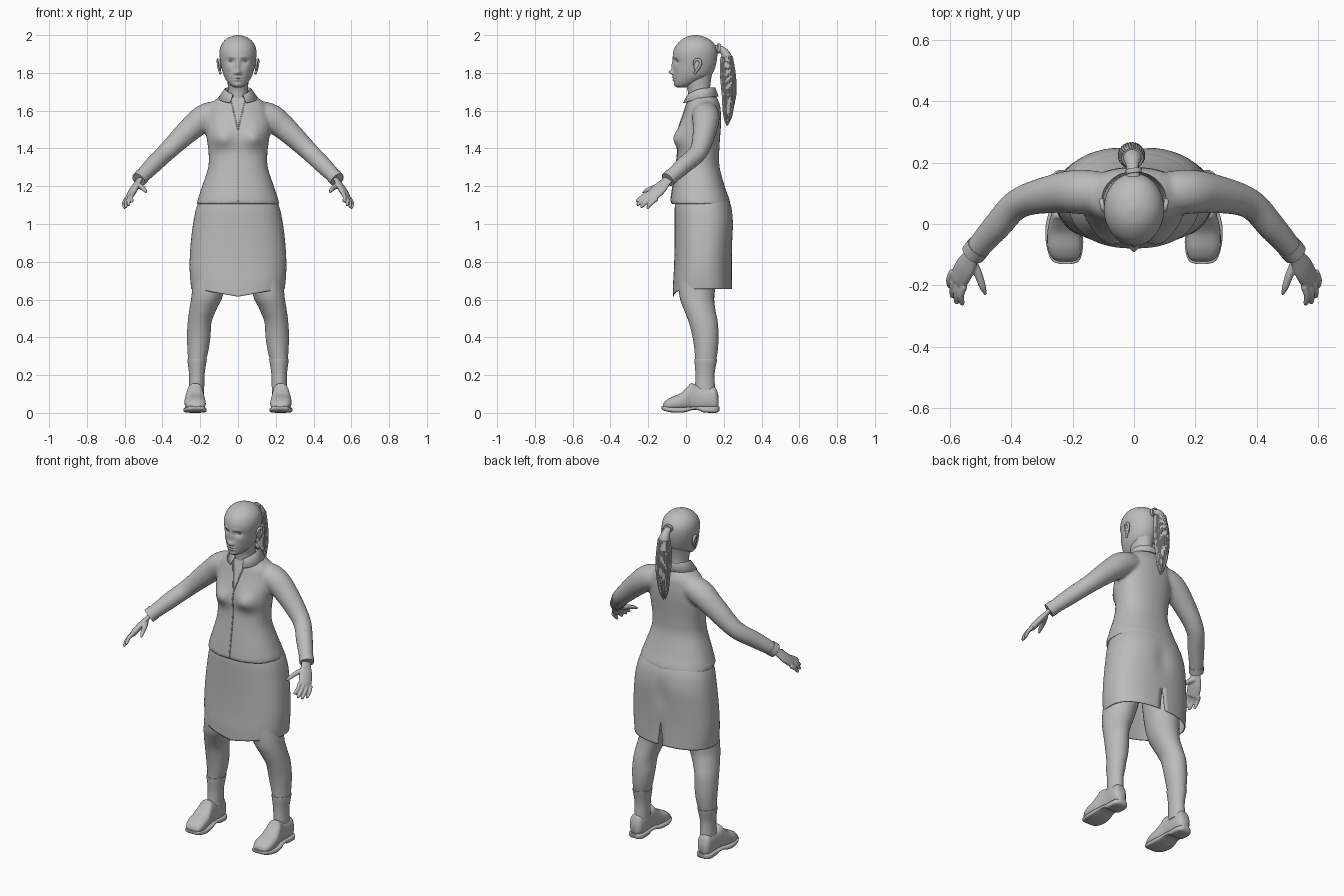
import bpy, bmesh, math, random
from mathutils import Vector

random.seed(4)
cube = bpy.data.objects.get("Cube")
if cube:
    bpy.data.objects.remove(cube, do_unlink=True)

grey = bpy.data.materials.new("plain grey")
grey.use_nodes = True
tone = (0.5, 0.5, 0.5, 1)
grey.diffuse_color = tone
grey.node_tree.nodes["Principled BSDF"].inputs["Base Color"].default_value = tone


def finish(bm, name, mirror=False, remesh=0, smooth=0, thick=0, angle=50):
    bmesh.ops.recalc_face_normals(bm, faces=bm.faces)
    me = bpy.data.meshes.new(name)
    bm.to_mesh(me)
    bm.free()
    ob = bpy.data.objects.new(name, me)
    bpy.context.collection.objects.link(ob)
    me.materials.append(grey)
    bpy.ops.object.select_all(action='DESELECT')
    ob.select_set(True)
    bpy.context.view_layer.objects.active = ob
    if remesh:
        bpy.ops.object.shade_smooth()
        m = ob.modifiers.new("fuse", 'REMESH')
        m.mode, m.voxel_size, m.use_smooth_shade = 'VOXEL', remesh, True
        m = ob.modifiers.new("soften", 'SMOOTH')
        m.iterations, m.factor = smooth, 0.5
    else:
        bpy.ops.object.shade_smooth_by_angle(angle=math.radians(angle))
    if thick:
        m = ob.modifiers.new("thickness", 'SOLIDIFY')
        m.thickness = thick
    if mirror:
        ob.modifiers.new("mirror", 'MIRROR')
    return ob


def spline(rows, steps):
    """Smooth curve through tuples of any length."""
    out = []
    for i in range(len(rows) - 1):
        p = [rows[max(0, min(len(rows) - 1, i + k))] for k in (-1, 0, 1, 2)]
        for s in range(steps):
            t = s / steps
            out.append([b + t / 2 * (c - a + t * (2 * a - 5 * b + 4 * c - d + t * (3 * (b - c) + d - a)))
                        for a, b, c, d in zip(*p)])
    return out + [list(rows[-1])]


def skin(bm, rings):
    loops = [[bm.verts.new(p) for p in r] for r in rings]
    n = len(loops[0])
    for a, b in zip(loops, loops[1:]):
        for i in range(n):
            bm.faces.new((a[i], a[(i + 1) % n], b[(i + 1) % n], b[i]))
    for end in (loops[0], loops[-1]):
        bm.faces.new(end)


def power(v, e):
    return math.copysign(abs(v) ** e, v)


def loft(bm, rows, n=48, steps=5, e=1.0, lengthwise=False):
    """Rows hold station, centre x, low and high extent, half width."""
    rings = []
    for s, cx, lo, hi, hw in spline(rows, steps):
        ring = []
        for i in range(n):
            t = math.tau * i / n
            x = cx + hw * power(math.sin(t), e)
            a = (lo + hi) / 2 + (hi - lo) / 2 * power(math.cos(t), e)
            ring.append((x, s, a) if lengthwise else (x, a, s))
        rings.append(ring)
    skin(bm, rings)


def tube(bm, rows, ref=(0, 1, 0), flat=1.0, n=20, steps=6):
    """Rows hold x, y, z, radius; flat squashes the side away from ref."""
    pts = spline(rows, steps)
    pos = [Vector(p[:3]) for p in pts]
    rings = []
    for i, p in enumerate(pos):
        d = pos[min(i + 1, len(pos) - 1)] - pos[max(i - 1, 0)]
        u = d.cross(Vector(ref)).normalized()
        v = u.cross(d).normalized()
        r = max(pts[i][3], 0.001)
        rings.append([p + r * (flat * u * math.cos(a) + v * math.sin(a))
                      for a in (math.tau * k / n for k in range(n))])
    skin(bm, rings)


def push(bm, bumps, limit):
    """Move front surface along y with soft bumps: x, z, width, height, depth."""
    for v in bm.verts:
        if v.co.y < limit:
            x, z = v.co.x, v.co.z
            v.co.y += sum(d * math.exp(-((abs(x) - bx) / w) ** 2 - ((z - bz) / h) ** 2)
                          for bx, bz, w, h, d in bumps)


# Blouse: torso and sleeves fused together
bm = bmesh.new()
loft(bm, [(1.105, 0, -.08, .235, .218), (1.13, 0, -.08, .23, .213), (1.2, 0, -.07, .205, .19),
          (1.3, 0, -.055, .178, .158), (1.38, 0, -.045, .176, .156), (1.45, 0, -.045, .18, .165),
          (1.52, 0, -.035, .185, .172), (1.58, 0, -.015, .185, .165), (1.63, 0, 0, .18, .15),
          (1.665, 0, .012, .165, .11), (1.695, 0, .02, .15, .07)], e=.88)
push(bm, [(.085, 1.455, .055, .05, -.034)], .05)
for s in (1, -1):
    tube(bm, [(s * .08, .1, 1.59, .065), (s * .17, .105, 1.565, .073), (s * .255, .1, 1.5, .064),
              (s * .375, .068, 1.385, .05), (s * .45, -.01, 1.312, .046), (s * .522, -.092, 1.238, .037)])
blouse = finish(bm, "blouse", remesh=.009, smooth=5)

# Sleeve cuffs
bm = bmesh.new()
tube(bm, [(.507, -.075, 1.254, .041), (.526, -.097, 1.234, .04)], steps=2)
finish(bm, "cuff", mirror=True)

# Placket and open neckline edges, laid on the blouse
bm = bmesh.new()
for x0, z0, x1, z1 in ((.04, 1.665, 0, 1.5), (-.04, 1.665, 0, 1.5), (0, 1.5, 0, 1.12)):
    prev = None
    for i in range(41):
        x, z = x0 + (x1 - x0) * i / 40, z0 + (z1 - z0) * i / 40
        pair = [bm.verts.new((x + o, -.3, z)) for o in (-.003, .003)]
        if prev:
            bm.faces.new((prev[0], prev[1], pair[1], pair[0]))
        prev = pair
placket = finish(bm, "placket")
m = placket.modifiers.new("lay on blouse", 'SHRINKWRAP')
m.target, m.wrap_method, m.use_project_y, m.offset = blouse, 'PROJECT', True, .003
m = placket.modifiers.new("thickness", 'SOLIDIFY')
m.thickness = .004

# Folded collar with two front points
bm = bmesh.new()
prev = None
for i in range(49):
    t = math.radians(-158 + 316 * i / 48)
    f = (1 - math.cos(t)) / 2
    s, c = math.sin(t), math.cos(t)
    row = [bm.verts.new(p) for p in (
        (.062 * s, .08 + .066 * c, 1.705 - .035 * f ** 3),
        (.07 * s, .08 + .076 * c, 1.722 - .04 * f ** 3),
        ((.1 + .012 * f) * s, .08 + (.092 + .012 * f) * c, 1.676 - .036 * f ** 2))]
    if prev:
        for k in (0, 1):
            bm.faces.new((prev[k], prev[k + 1], row[k + 1], row[k]))
    prev = row
finish(bm, "collar", thick=.006)

# Skirt: open shell with a pointed front hem and a slit at the back
bm = bmesh.new()
prev = None
profile = [(1.135, -.055, .225, .2), (1.08, -.06, .243, .222), (1.0, -.06, .252, .238), (.9, -.06, .247, .25),
           (.8, -.063, .243, .256), (.72, -.068, .243, .254), (.655, -.07, .245, .247)]
for z, lo, hi, hw in spline(profile, 5):
    gap = max(0, .79 - z) * .3
    low = max(0, .9 - z) / .245
    row = []
    for i in range(73):
        t = gap + (math.tau - 2 * gap) * i / 72
        x = hw * power(math.sin(t), .85)
        y = (lo + hi) / 2 + (hi - lo) / 2 * power(math.cos(t), .85)
        dip = .04 * max(0, 1 - abs(x) / .22) * low if y < .05 else 0
        cleft = .012 * math.exp(-(x / .04) ** 2 - ((z - .97) / .08) ** 2) if y > .1 else 0
        row.append(bm.verts.new((x, y - cleft, z - dip)))
    if prev:
        for i in range(72):
            bm.faces.new((prev[i], prev[i + 1], row[i + 1], row[i]))
    prev = row
bmesh.ops.remove_doubles(bm, verts=bm.verts, dist=.0005)
finish(bm, "skirt", thick=.005)

# Legs and ankle socks
bm = bmesh.new()
loft(bm, [(.98, .11, -.03, .2, .1), (.75, .14, -.04, .17, .095), (.62, .163, -.035, .15, .083),
          (.55, .185, -.012, .155, .072), (.48, .203, .015, .168, .063), (.4, .208, .035, .172, .062),
          (.33, .212, .045, .168, .055), (.27, .217, .05, .158, .046), (.2, .218, .056, .146, .037),
          (.1, .22, .05, .15, .037)], n=32)
finish(bm, "leg", mirror=True)
bm = bmesh.new()
loft(bm, [(.285, .216, .045, .165, .051), (.27, .217, .045, .163, .05), (.2, .218, .05, .151, .041),
          (.1, .22, .046, .156, .041)], n=32)
finish(bm, "sock", mirror=True)

# Shoes: upper, sole and heel
bm = bmesh.new()
loft(bm, [(-.122, .222, .025, .04, .022), (-.112, .223, .018, .06, .042), (-.08, .226, .015, .082, .055),
          (-.03, .228, .015, .103, .055), (.01, .228, .015, .14, .048), (.028, .227, .015, .157, .044),
          (.07, .225, .015, .142, .042), (.12, .225, .015, .138, .043), (.155, .226, .015, .135, .038),
          (.172, .226, .025, .09, .02)], n=32, e=.8, lengthwise=True)
finish(bm, "shoe", mirror=True, angle=70)
bm = bmesh.new()
loft(bm, [(-.13, .222, .022, .036, .02), (-.118, .223, .012, .036, .046), (-.07, .226, .002, .03, .06),
          (-.01, .229, .003, .03, .06), (.04, .228, .016, .034, .05), (.075, .227, .012, .034, .047),
          (.09, .226, .003, .034, .047), (.14, .226, 0, .034, .047), (.165, .226, .002, .034, .038),
          (.177, .226, .01, .034, .02)], n=32, e=.5, lengthwise=True)
finish(bm, "sole", mirror=True)

# Hands: palm, four fingers and thumb fused together
bm = bmesh.new()
across = Vector((.045, .06, -.035))
tube(bm, [(.516, -.085, 1.245, .028), (.53, -.108, 1.222, .03), (.553, -.145, 1.183, .04),
          (.573, -.183, 1.146, .036), (.576, -.19, 1.14, .02)], ref=across, flat=.45)
for i, tip in enumerate([(.562, -.264, 1.118), (.58, -.26, 1.1), (.594, -.24, 1.088), (.603, -.206, 1.084)]):
    base = Vector((.573, -.178, 1.148)) + across * (i - 1.5) * .27
    tip = Vector(tip)
    mid = base.lerp(tip, .5) + Vector((.006, 0, .004))
    tube(bm, [(*base, .012), (*mid, .0105), (*base.lerp(tip, .93), .0085), (*tip, .004)], ref=across, n=12)
tube(bm, [(.532, -.118, 1.205, .016), (.51, -.16, 1.195, .014), (.494, -.205, 1.18, .011),
          (.484, -.232, 1.166, .004)], ref=(0, 0, 1), n=12)
finish(bm, "hand", mirror=True, remesh=.004, smooth=2)

# Neck
bm = bmesh.new()
loft(bm, [(1.62, 0, .02, .15, .075), (1.67, 0, .012, .14, .058), (1.71, 0, .008, .128, .053),
          (1.76, 0, -.01, .132, .056), (1.8, 0, 0, .14, .06)], n=40)
finish(bm, "neck")

# Head with modelled face
bm = bmesh.new()
loft(bm, [(1.723, 0, -.045, -.005, .018), (1.733, 0, -.058, .035, .038), (1.755, 0, -.064, .085, .058),
          (1.79, 0, -.067, .135, .077), (1.84, 0, -.066, .158, .09), (1.9, 0, -.069, .166, .098),
          (1.94, 0, -.056, .158, .092), (1.97, 0, -.03, .135, .073), (1.99, 0, .002, .1, .044),
          (2.0, 0, .04, .06, .008)], n=128, steps=9)
push(bm, [(0, 1.803, .013, .012, -.022), (.014, 1.798, .007, .008, -.008), (0, 1.835, .01, .03, -.011),
          (.036, 1.862, .019, .012, .014), (.034, 1.884, .022, .007, -.004), (0, 1.776, .022, .005, -.007),
          (0, 1.763, .018, .005, -.007), (0, 1.77, .026, .0025, .004), (0, 1.736, .02, .01, -.004),
          (.05, 1.825, .02, .02, -.004)], 0)
finish(bm, "head", angle=80)


def ball(name, place, size):
    ob_bm = bmesh.new()
    bmesh.ops.create_uvsphere(ob_bm, u_segments=24, v_segments=16, radius=1)
    for v in ob_bm.verts:
        v.co = Vector(place) + Vector(a * b for a, b in zip(v.co, size))
    return finish(ob_bm, name, mirror=True)


# Eyes and ears
ball("eye", (.036, -.036, 1.862), (.015, .013, .008))
bm = bmesh.new()
tube(bm, [(.092, .045, 1.795, .006), (.098, .058, 1.815, .007), (.104, .076, 1.845, .008),
          (.105, .07, 1.868, .008), (.101, .048, 1.866, .007), (.095, .042, 1.84, .005)], ref=(1, 0, 0), n=10)
finish(bm, "ear_rim", mirror=True)
ball("ear", (.096, .058, 1.838), (.008, .017, .032))

# Ponytail: main lock, loose strands and hair tie
bm = bmesh.new()
path = [(0, .14, 1.925, .025), (-.005, .185, 1.925, .02), (-.005, .215, 1.885, .03), (-.008, .222, 1.79, .04),
        (-.008, .228, 1.69, .037), (-.008, .222, 1.6, .022), (-.008, .216, 1.545, .004)]
tube(bm, path, ref=(1, 0, 0), flat=.9, n=24)
for i in range(26):
    a, cut = math.tau * i / 26, random.uniform(-.03, .03)
    tube(bm, [(x + r * .95 * math.cos(a), y + r * .88 * math.sin(a), z + (cut if k > 4 else 0), .007 if k < 6 else .001)
              for k, (x, y, z, r) in enumerate(path) if k > 1], ref=(1, 0, 0), n=6, steps=4)
finish(bm, "ponytail")
bm = bmesh.new()
tube(bm, [(0, .165, 1.93, .026), (-.002, .18, 1.928, .026)], ref=(1, 0, 0), steps=2)
finish(bm, "hair_tie")
